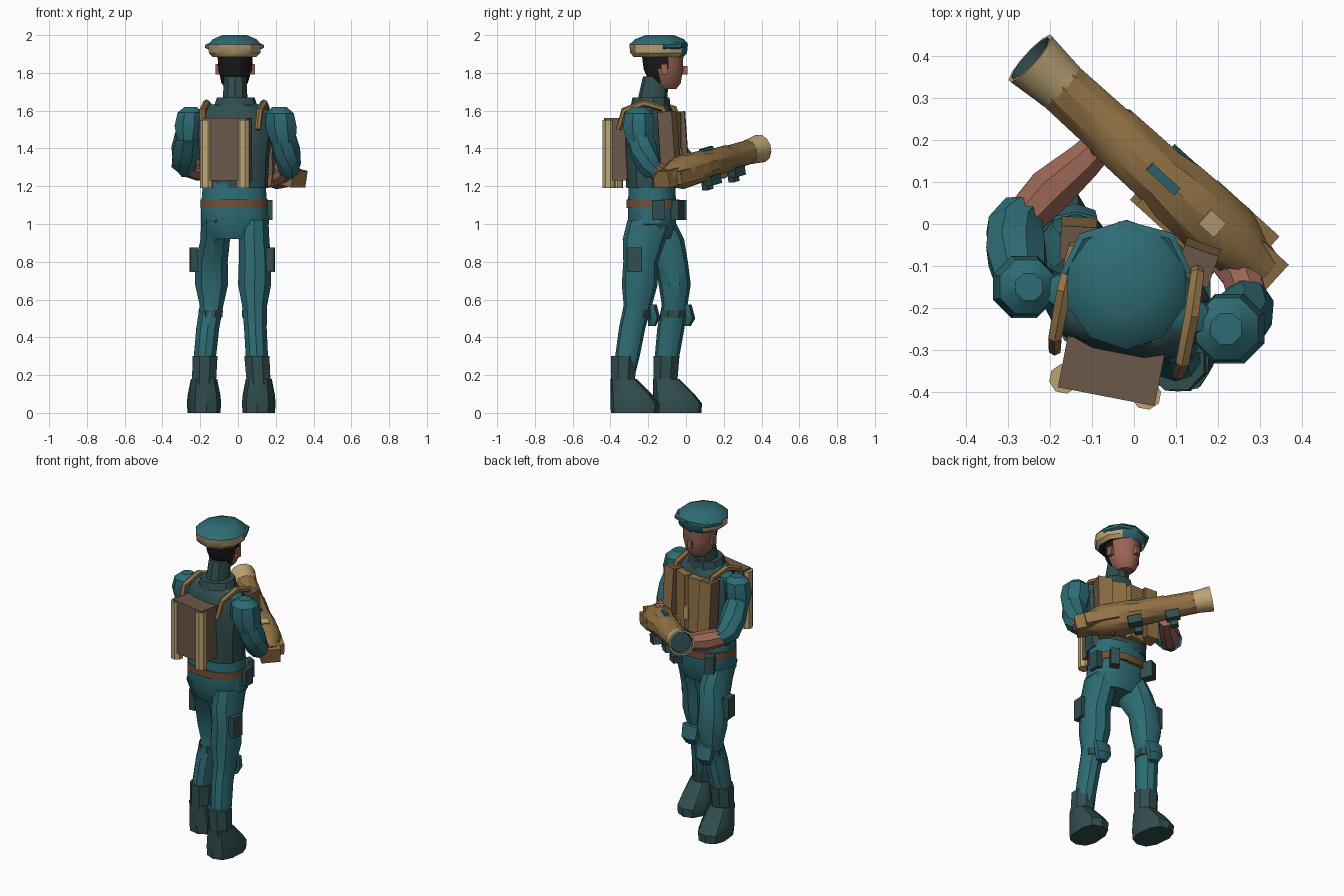
import bpy, bmesh, math
from mathutils import Vector, Matrix

if "Cube" in bpy.data.objects:
    bpy.data.objects.remove(bpy.data.objects["Cube"])


def colour(name, r, g, b):
    m = bpy.data.materials.new(name)
    m.diffuse_color = (r, g, b, 1)
    m.use_nodes = True
    m.node_tree.nodes["Principled BSDF"].inputs["Base Color"].default_value = m.diffuse_color
    return m


TEAL = colour("teal cloth", 0.027, 0.15, 0.175)
DARK = colour("dark teal", 0.03, 0.075, 0.078)
GOLD = colour("ochre", 0.29, 0.17, 0.06)
TAN = colour("tan", 0.50, 0.37, 0.18)
BROWN = colour("grey brown", 0.15, 0.098, 0.066)
BELT = colour("belt brown", 0.17, 0.08, 0.04)
SKIN = colour("skin", 0.32, 0.13, 0.09)
HAIR = colour("black hair", 0.012, 0.011, 0.011)


def finish(name, bm, mats, rule=None, smooth=35):
    bmesh.ops.recalc_face_normals(bm, faces=bm.faces)
    bm.normal_update()
    if rule:
        for f in bm.faces:
            f.material_index = rule(f.calc_center_median(), f.normal)
    me = bpy.data.meshes.new(name)
    bm.to_mesh(me)
    bm.free()
    for m in mats:
        me.materials.append(m)
    ob = bpy.data.objects.new(name, me)
    bpy.context.collection.objects.link(ob)
    if smooth:
        bpy.ops.object.select_all(action='DESELECT')
        ob.select_set(True)
        bpy.context.view_layer.objects.active = ob
        bpy.ops.object.shade_smooth_by_angle(angle=math.radians(smooth))
    return ob


def loft(name, rings, mats, n=10, rot=0, axis=None, power=1.0, rule=None):
    """Skin rings of (x, y, z, rx[, ry]); level rings, a fixed axis, or axis='path'."""
    bm = bmesh.new()
    pts = [Vector(r[:3]) for r in rings]
    loops = []
    for i, r in enumerate(rings):
        rx, ry = r[3], r[-1]
        if axis == 'path':
            d = pts[min(i + 1, len(pts) - 1)] - pts[max(i - 1, 0)]
            m = d.to_track_quat('Z', 'Y').to_matrix()
        elif axis is not None:
            m = axis.to_track_quat('Z', 'Y').to_matrix()
        else:
            m = Matrix.Rotation(math.radians(rot), 3, 'Z')
        loop = []
        for k in range(n):
            a = 2 * math.pi * (k + 0.5) / n
            c, s = math.cos(a), math.sin(a)
            p = Vector((math.copysign(abs(c) ** power, c) * rx,
                        math.copysign(abs(s) ** power, s) * ry, 0))
            loop.append(bm.verts.new(pts[i] + m @ p))
        loops.append(loop)
    for a, b in zip(loops, loops[1:]):
        for k in range(n):
            bm.faces.new((a[k], a[(k + 1) % n], b[(k + 1) % n], b[k]))
    bm.faces.new(loops[0][::-1])
    bm.faces.new(loops[-1])
    return finish(name, bm, mats, rule)


def box(name, c, size, mats, rot=0, tilt=0, rule=None, orient=None):
    bm = bmesh.new()
    m = orient or (Matrix.Rotation(math.radians(rot), 4, 'Z') @ Matrix.Rotation(math.radians(tilt), 4, 'X'))
    bmesh.ops.create_cube(bm, size=1, matrix=Matrix.Translation(c) @ m @ Matrix.Diagonal((*size, 1)))
    return finish(name, bm, mats, rule, 0)


TWIST = -11


def chest(lx, ly, z):
    """Point in the twisted upper-body frame."""
    p = Matrix.Rotation(math.radians(TWIST), 3, 'Z') @ Vector((lx, ly, 0))
    return Vector((p.x - 0.015, p.y - 0.19, z))


# Legs: left leg forward, right leg back; each ring is x, y, z, rx, ry
loft("left_leg", [(-.12, -.18, 1.02, .08, .12), (-.12, -.13, .92, .082, .12), (-.14, -.08, .8, .09, .09),
                  (-.14, -.06, .68, .092, .085), (-.14, -.06, .57, .066, .068), (-.16, -.08, .45, .064, .072),
                  (-.175, -.10, .3, .062, .065), (-.18, -.11, .18, .055, .055)], [TEAL])
loft("right_leg", [(.085, -.19, 1.02, .08, .12), (.085, -.22, .92, .085, .115), (.09, -.24, .8, .09, .092),
                   (.088, -.245, .68, .092, .095), (.088, -.255, .57, .07, .075), (.092, -.285, .45, .063, .07),
                   (.1, -.31, .3, .062, .065), (.105, -.33, .18, .055, .055)], [TEAL])
for side, x, y, cx, kx, ky in (("left", -.18, -.045, -.175, -.14, .005), ("right", .11, -.27, .1, .09, -.18)):
    turn = 6 if side == "left" else -4
    loft(side + "_boot", [(x, y, 0, .085, .128), (x, y, .05, .09, .13), (x, y - .02, .1, .085, .11),
                          (x, y - .06, .18, .07, .07)], [DARK], n=10, rot=turn, power=.8)
    loft(side + "_boot_cuff", [(x, y - .065, .15, .068, .068), (cx, y - .058, .3, .072, .074)], [DARK], n=8)
    # Knee pad: pointed shell with a strap behind
    loft(side + "_knee_pad", [(kx, ky, .46, .035, .02), (kx, ky + .012, .50, .055, .032),
                              (kx, ky, .575, .06, .024)], [TEAL], n=6)
    loft(side + "_knee_strap", [(kx - .006, ky - .073, .505, .068, .073), (kx - .004, ky - .068, .545, .07, .075)], [DARK], n=8)
box("left_thigh_pouch", (-.235, -.09, .81), (.04, .075, .13), [DARK], rot=4)
box("right_thigh_pouch", (.172, -.27, .81), (.04, .075, .13), [DARK], rot=-4)

# Torso
loft("hips", [(-.015, -.18, .92, .13, .10), (-.015, -.18, 1.0, .185, .13), (-.02, -.18, 1.1, .18, .132),
              (-.02, -.18, 1.22, .17, .125)], [TEAL], n=12, power=.8)
loft("belt", [(-.02, -.175, 1.085, .183, .145), (-.02, -.175, 1.13, .183, .145)], [BELT], n=12, power=.85)
loft("vest", [(-.02, -.185, 1.19, .178, .125), (-.02, -.19, 1.35, .185, .13), (-.015, -.19, 1.52, .2, .13),
              (-.015, -.19, 1.6, .17, .115), (-.012, -.19, 1.63, .11, .1)], [DARK], n=12, rot=TWIST, power=.8)
loft("shirt_yoke", [(-.015, -.19, 1.53, .215, .09), (-.015, -.19, 1.6, .2, .085),
                    (-.012, -.19, 1.635, .12, .075)], [TEAL], n=10, rot=TWIST)
loft("collar", [(-.012, -.19, 1.6, .125, .11), (-.012, -.185, 1.67, .1, .1)], [DARK], n=10, rot=TWIST)
loft("neck", [(-.015, -.18, 1.64, .07, .08), (-.015, -.16, 1.78, .062, .068)], [DARK], n=10)
for i, (x, y, r) in enumerate(((.155, -.145, 0), (.1, -.055, -30), (-.14, -.04, 25))):
    box("belt_pouch_%d" % i, (x, y, 1.075), (.055, .07, .105), [DARK], rot=r)

# Front of the vest: ochre panels, pouch tops and outer sides in brown
def pouch_rule(c, n):
    return 1 if n.z > .6 or n.y < -.5 or abs(n.x) > .85 else 0


for s, side in ((-1, "left"), (1, "right")):
    box(side + "_chest_plate", chest(s * .06, .125, 1.42), (.11, .06, .34), [GOLD], rot=TWIST - s * 14, rule=None)
    box(side + "_chest_pouch", chest(s * .145, .13, 1.43), (.085, .08, .33), [GOLD, BROWN],
        rot=TWIST - s * 8, tilt=4, rule=pouch_rule)
    # Shoulder straps
    loft(side + "_strap", [(*chest(s * .15, -.14, 1.5), .016), (*chest(s * .155, -.11, 1.6), .018),
                           (*chest(s * .155, 0, 1.64), .02), (*chest(s * .15, .1, 1.61), .018),
                           (*chest(s * .14, .14, 1.5), .016)], [GOLD], n=6, axis='path')
box("chest_buckle", chest(0, .158, 1.36), (.04, .025, .08), [TAN], rot=TWIST)

# Backpack with two upright canisters
box("backpack", chest(-.008, -.165, 1.395), (.235, .125, .33), [BROWN], rot=TWIST)
for s, side in ((-1, "left"), (1, "right")):
    loft(side + "_canister", [(*chest(s * .1 - .015, -.205, z), .036) for z in (1.19, 1.55)], [TAN], n=8, rot=TWIST)

# Head: hair on the back and sides, face looking slightly left
def hair_rule(c, n):
    return 1 if (c.y + .135) - .2 * c.x < 0 and c.z > 1.735 else 0


loft("head", [(-.018, -.10, 1.715, .045, .05), (-.018, -.11, 1.745, .072, .085), (-.015, -.12, 1.82, .092, .108),
              (-.015, -.125, 1.91, .098, .115)], [SKIN, HAIR], n=12, rule=hair_rule)
box("nose", (-.025, -.008, 1.815), (.024, .03, .045), [SKIN], rot=8)
for s in (-1, 1):
    box("ear", (-.015 + s * .094, -.115, 1.82), (.02, .035, .055), [SKIN])

# Helmet: tan band behind and at the sides, teal dome and visor
loft("helmet", [(-.018, -.145, 1.885, .122, .132), (-.018, -.145, 1.905, .143, .15), (-.018, -.145, 1.95, .148, .155),
                (-.018, -.14, 1.978, .122, .13), (-.018, -.14, 2.0, .068, .075)], [TEAL, TAN, HAIR], n=10,
     rule=lambda c, n: 2 if n.z < -.8 else (1 if c.z < 1.945 and c.y < -.05 else 0))
loft("visor_band", [(-.163, -.12, 1.94, .014), (-.12, -.035, 1.945, .018), (-.02, -.008, 1.95, .019),
                    (.085, -.035, 1.945, .018), (.126, -.12, 1.94, .014)], [TEAL], n=6, axis='path')

# Arms: rolled sleeves, bare forearms, gloved hands
loft("left_shoulder", [(-.25, -.15, 1.62, .035), (-.255, -.15, 1.59, .07), (-.262, -.15, 1.52, .08),
                       (-.265, -.145, 1.44, .06)], [TEAL], n=8)
loft("left_sleeve", [(-.27, -.13, 1.47, .065), (-.28, -.07, 1.39, .076), (-.285, -.01, 1.32, .07),
                     (-.265, .03, 1.29, .055)], [TEAL], n=8, axis='path')
loft("left_forearm", [(-.275, .0, 1.3, .05), (-.2, .08, 1.285, .06), (-.12, .15, 1.28, .048),
                      (-.07, .2, 1.28, .04)], [SKIN], n=8, axis='path')
loft("right_shoulder", [(.22, -.25, 1.62, .04), (.222, -.25, 1.585, .08), (.228, -.25, 1.51, .09),
                        (.24, -.245, 1.43, .07)], [TEAL], n=8)
loft("right_sleeve", [(.235, -.25, 1.48, .07), (.255, -.225, 1.39, .076), (.27, -.195, 1.31, .065),
                      (.265, -.17, 1.27, .05)], [TEAL], n=8, axis='path')
loft("right_forearm", [(.275, -.19, 1.3, .05), (.255, -.12, 1.265, .05), (.19, -.05, 1.235, .042),
                       (.14, .0, 1.225, .035)], [SKIN], n=8, axis='path')

# Launcher: positions measured along its axis from the muzzle
START = Vector((-.247, .395, 1.4))
AX = Vector((.545, -.495, -.15)).normalized()
SIDE = AX.cross(Vector((0, 0, 1))).normalized()
UP = SIDE.cross(AX)
FRAME = Matrix((AX, SIDE, UP)).transposed().to_4x4()


def at(s, side=0, up=0):
    return START + AX * s + SIDE * side + UP * up


def launcher_ring(s, r):
    return (*at(s), r)


loft("launcher_muzzle", [launcher_ring(*q) for q in ((.1, .066), (.075, .068), (0, .076), (0, .066), (.04, .06))],
     [TAN, DARK], n=12, axis=AX, rule=lambda c, n: 1 if (c - START).cross(AX).length < .062 and n.dot(AX) < .5 else 0)
loft("launcher_tube", [launcher_ring(*q) for q in ((.07, .062), (.1, .066), (.26, .068), (.27, .073), (.42, .075),
                                                   (.48, .085), (.64, .09), (.72, .062), (.77, .05))],
     [GOLD], n=10, axis=AX)
box("launcher_stock", at(.74, .005, -.005), (.11, .11, .09), [GOLD], orient=FRAME)
box("launcher_stock_fin", at(.64, -.06, -.01), (.19, .05, .07), [GOLD], orient=FRAME)
box("launcher_side_panel", at(.55, .065, -.02), (.25, .05, .1), [GOLD], orient=FRAME)
box("launcher_sight", at(.42, .0, .075), (.09, .022, .03), [TEAL], orient=FRAME)
box("launcher_mark", at(.58, .0, .088), (.05, .045, .009), [TAN], orient=FRAME)
for i, s in enumerate((.24, .45)):
    box("launcher_grip_%d" % i, at(s, 0, -.095), (.045, .04, .07), [DARK], orient=FRAME)
box("left_hand", at(.24, -.03, -.075), (.08, .05, .05), [DARK], orient=FRAME)
box("right_hand", at(.46, -.05, -.075), (.08, .06, .05), [DARK], orient=FRAME)
